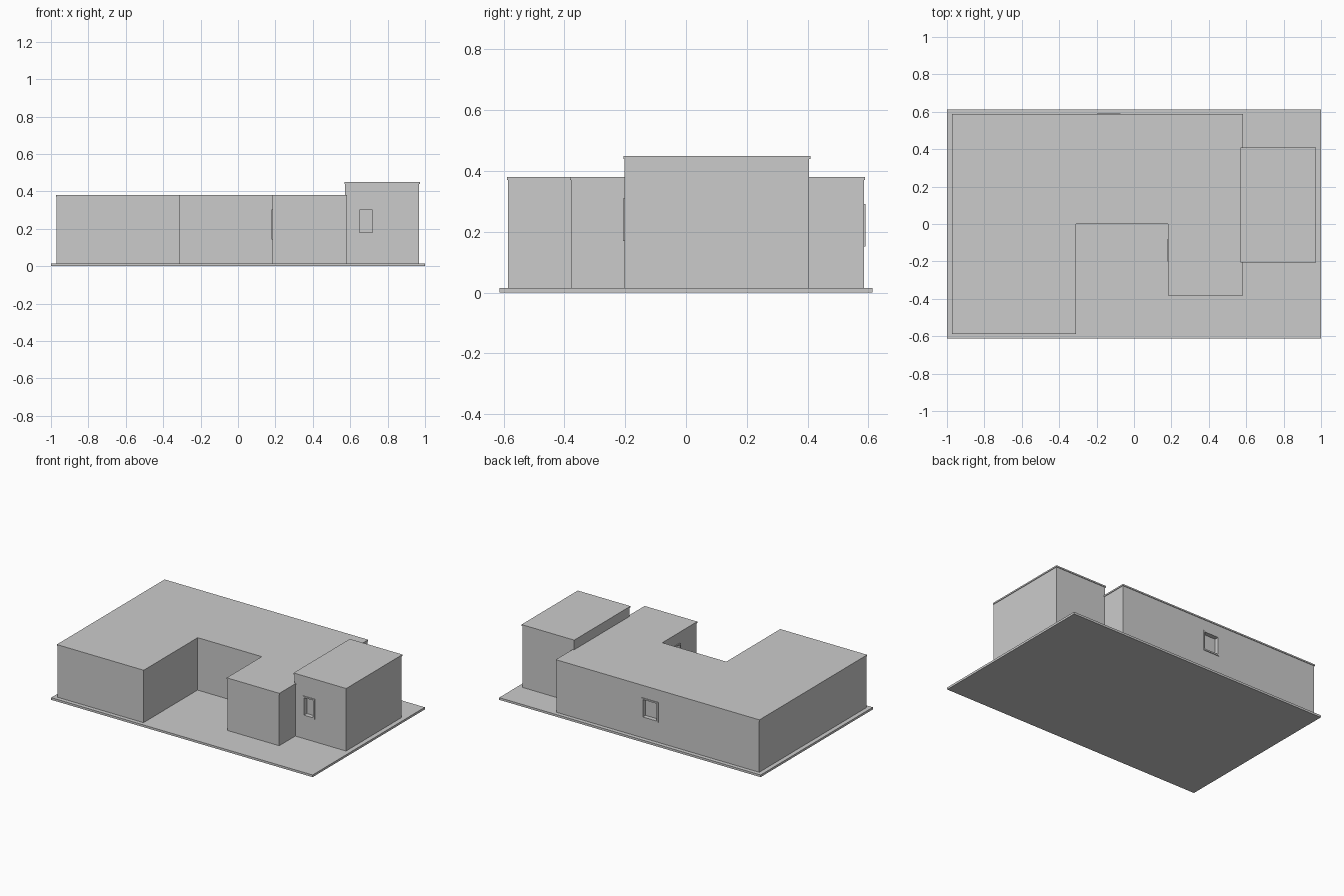
import bpy
import bmesh
from mathutils import Vector

cube = bpy.data.objects.get("Cube")
if cube:
    bpy.data.objects.remove(cube, do_unlink=True)

plaster = bpy.data.materials.new("light_grey_plaster")
plaster.use_nodes = True
GREY = (0.6, 0.6, 0.6, 1)
plaster.diffuse_color = GREY
plaster.node_tree.nodes["Principled BSDF"].inputs["Base Color"].default_value = GREY


def prism(name, outline, z0, z1):
    """Extrude a counter-clockwise floor outline from z0 to z1."""
    bm = bmesh.new()
    face = bm.faces.new([bm.verts.new((x, y, z0)) for x, y in outline])
    top = bmesh.ops.extrude_face_region(bm, geom=[face])["geom"]
    bmesh.ops.translate(bm, vec=(0, 0, z1 - z0),
                        verts=[v for v in top if isinstance(v, bmesh.types.BMVert)])
    bmesh.ops.recalc_face_normals(bm, faces=bm.faces)
    mesh = bpy.data.meshes.new(name)
    bm.to_mesh(mesh)
    bm.free()
    mesh.materials.append(plaster)
    obj = bpy.data.objects.new(name, mesh)
    bpy.context.collection.objects.link(obj)
    return obj


def rect(x0, x1, y0, y1):
    return [(x0, y0), (x1, y0), (x1, y1), (x0, y1)]


def grow(outline, d):
    """Push every edge of a right-angled outline outwards by d."""
    pts = [Vector(p) for p in outline]
    grown = []
    for i, p in enumerate(pts):
        a = (p - pts[i - 1]).normalized()
        b = (pts[(i + 1) % len(pts)] - p).normalized()
        grown.append(p + d * Vector((a.y + b.y, -a.x - b.x)))
    return grown


def block(name, outline, height):
    """Walls with a thin, slightly overhanging roof slab."""
    walls = prism(name + "_walls", outline, 0.015, height - 0.01)
    prism(name + "_roof", grow(outline, 0.004), height - 0.01, height)
    return walls


def cut(target, cutter):
    mod = target.modifiers.new("opening", 'BOOLEAN')
    mod.operation = 'DIFFERENCE'
    mod.solver = 'EXACT'
    mod.object = cutter
    cutter.hide_render = True
    cutter.hide_viewport = True
    cutter.hide_set(True)


def window(name, wall, centre, normal, width, height):
    """Recessed opening with a slim raised frame around it."""
    c, n = Vector(centre), Vector(normal)
    side = Vector((abs(n.y), abs(n.x), 0))
    border = 0.01

    def bar(label, s0, s1, z0, z1, d0, d1):
        corners = [c + side * s + n * d for s in (s0, s1) for d in (d0, d1)]
        xs, ys = [p.x for p in corners], [p.y for p in corners]
        return prism(name + label, rect(min(xs), max(xs), min(ys), max(ys)),
                     c.z + z0, c.z + z1)

    w, h = width / 2, height / 2
    cut(wall, bar("_cutter", border - w, w - border, border - h, h - border, -0.025, 0.02))
    for label, s0, s1, z0, z1 in (
            ("_frame_left", -w, border - w, -h, h),
            ("_frame_right", w - border, w, -h, h),
            ("_frame_sill", border - w, w - border, -h, border - h),
            ("_frame_head", border - w, w - border, h - border, h)):
        bar(label, s0, s1, z0, z1, -0.002, 0.005)


# Ground slab
prism("ground_slab", rect(-1, 1, -0.613, 0.613), 0, 0.015)

# Main house wrapped around the courtyard
house = block("house", [(-0.97, -0.585), (-0.313, -0.585), (-0.313, 0.005),
                        (0.185, 0.005), (0.185, -0.378), (0.58, -0.378),
                        (0.58, 0.585), (-0.97, 0.585)], 0.38)

# Taller side block
tower = block("side_block", rect(0.573, 0.968, -0.202, 0.405), 0.45)

# Windows
window("side_block_window", tower, (0.685, -0.202, 0.24), (0, -1, 0), 0.09, 0.14)
window("back_window", house, (-0.135, 0.585, 0.222), (0, 1, 0), 0.125, 0.14)
window("courtyard_window", house, (0.185, -0.14, 0.222), (-1, 0, 0), 0.12, 0.16)
